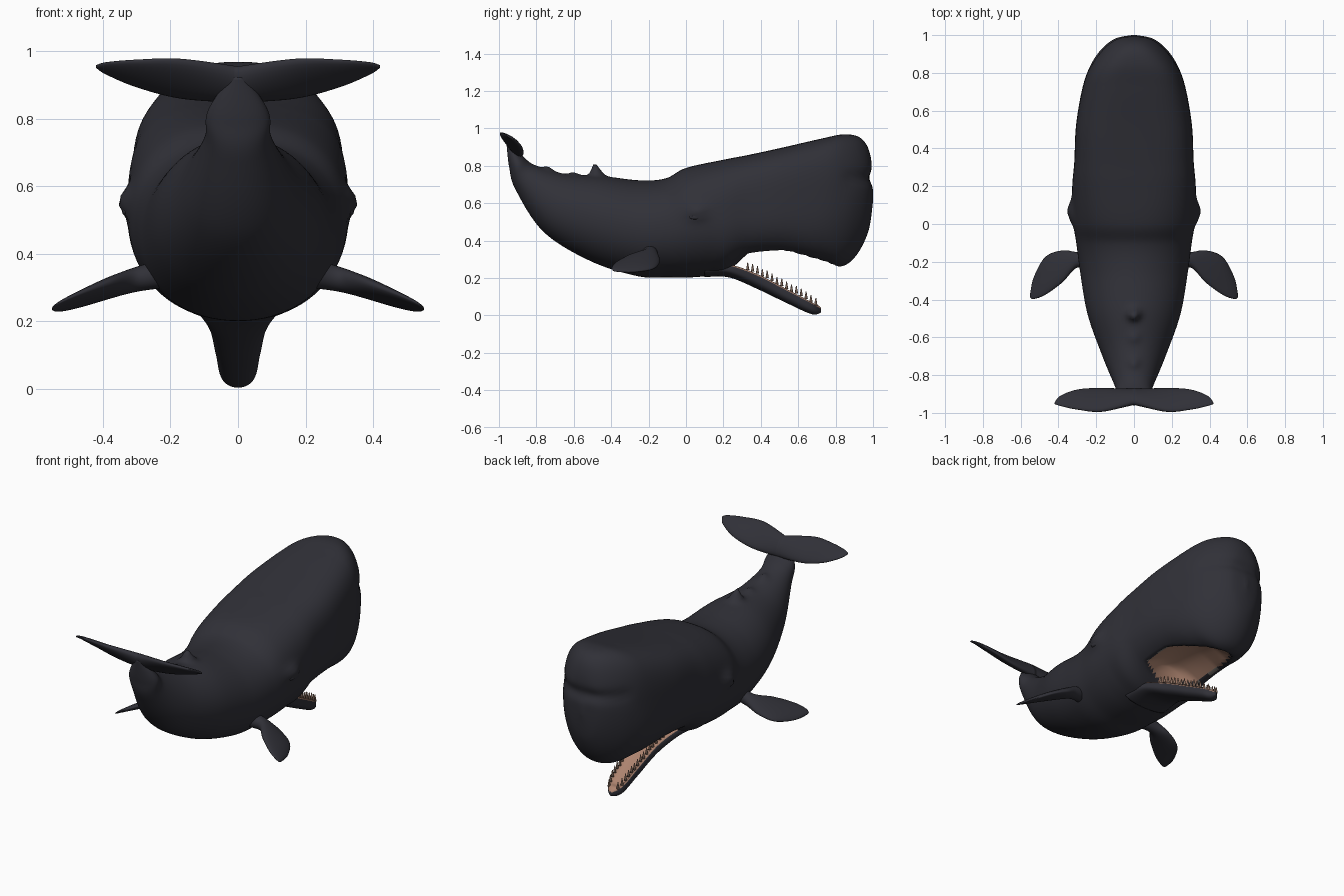
import bpy, bmesh, math
from mathutils import Vector

if "Cube" in bpy.data.objects:
    bpy.data.objects.remove(bpy.data.objects["Cube"])


def material(name, rgb):
    m = bpy.data.materials.new(name)
    m.diffuse_color = (*rgb, 1)
    m.use_nodes = True
    m.node_tree.nodes["Principled BSDF"].inputs["Base Color"].default_value = m.diffuse_color
    return m


SKIN = material("charcoal_skin", (0.03, 0.03, 0.039))
FLESH = material("tan_mouth", (0.42, 0.23, 0.16))
LIP = material("grey_lip", (0.21, 0.19, 0.17))
TOOTH = material("brown_teeth", (0.30, 0.19, 0.14))


def gauss(v, mid, width):
    return math.exp(-((v - mid) / width) ** 2)


def ramp(v, lo, hi):
    t = min(1, max(0, (v - lo) / (hi - lo)))
    return t * t * (3 - 2 * t)


def smooth_rows(rows, steps):
    """Catmull-Rom interpolation of the station rows."""
    out = []
    for i in range(len(rows) - 1):
        p0, p1 = rows[max(i - 1, 0)], rows[i]
        p2, p3 = rows[i + 1], rows[min(i + 2, len(rows) - 1)]
        for s in range(steps):
            t = s / steps
            out.append([b + ((c - a) * t + (2 * a - 5 * b + 4 * c - d) * t * t
                             + (3 * b - a - 3 * c + d) * t ** 3) / 2
                        for a, b, c, d in zip(p0, p1, p2, p3)])
    out.append(list(rows[-1]))
    return out


def loft(name, rows, sides, section, shape=None, mats=(SKIN,)):
    """Skin rings between two edge points; section(row) gives the points A and B,
    the sideways half extent and the roundness exponents at A and B."""
    bm = bmesh.new()
    rings, marks = [], {}
    for row in rows:
        a, b, side, na, nb = section(row)
        mid, up = (a + b) / 2, (a - b) / 2
        ring = []
        for k in range(sides):
            ang = math.tau * k / sides
            c, s = math.cos(ang), math.sin(ang)
            e = 2 / (na if c > 0 else nb)
            co = mid + up * math.copysign(abs(c) ** e, c) + side * math.copysign(abs(s) ** e, s)
            mark = 0
            if shape:
                co, mark = shape(co, c)
            v = bm.verts.new(co)
            marks[v] = mark
            ring.append(v)
        rings.append(ring)
    for r, q in zip(rings, rings[1:]):
        for k in range(sides):
            j = (k + 1) % sides
            f = bm.faces.new((r[k], r[j], q[j], q[k]))
            f.material_index = min(marks[v] for v in f.verts)
    bm.faces.new(rings[0])
    bm.faces.new(rings[-1])
    bmesh.ops.recalc_face_normals(bm, faces=bm.faces)
    return finish(name, bm, mats)


def finish(name, bm, mats):
    me = bpy.data.meshes.new(name)
    bm.to_mesh(me)
    bm.free()
    for m in mats:
        me.materials.append(m)
    for p in me.polygons:
        p.use_smooth = True
    ob = bpy.data.objects.new(name, me)
    bpy.context.collection.objects.link(ob)
    return ob


# body: top (y, z), bottom (y, z), half width
body_rows = [
    (-0.94, 0.94, -0.96, 0.92, 0.02),
    (-0.87, 0.85, -0.945, 0.79, 0.09),
    (-0.80, 0.80, -0.91, 0.67, 0.10),
    (-0.64, 0.755, -0.76, 0.445, 0.165),
    (-0.45, 0.745, -0.51, 0.29, 0.245),
    (-0.25, 0.722, -0.26, 0.21, 0.285),
    (-0.11, 0.732, -0.10, 0.203, 0.305),
    (0.00, 0.788, 0.04, 0.204, 0.323),
    (0.20, 0.832, 0.19, 0.225, 0.327),
    (0.33, 0.857, 0.33, 0.30, 0.316),
    (0.52, 0.898, 0.52, 0.315, 0.307),
    (0.72, 0.944, 0.72, 0.282, 0.273),
    (0.85, 0.968, 0.83, 0.262, 0.23),
    (0.94, 0.943, 0.91, 0.32, 0.172),
    (0.987, 0.85, 0.975, 0.45, 0.10),
    (1.00, 0.67, 1.00, 0.61, 0.012),
]


def body_section(r):
    ty, tz, by, bz, w = r
    head = ramp(ty, -0.3, 0.5)
    upper = 2 + 1.35 * head - 1.2 * ramp(ty, 0.75, 1.0)
    lower = 2.1 + 0.8 * ramp(ty, 0.1, 0.4) - 0.8 * ramp(ty, 0.6, 0.95)
    return Vector((0, ty, tz)), Vector((0, by, bz)), Vector((w, 0, 0)), upper, lower


def body_shape(co, c):
    x, y, z = co
    mark = 0
    if c < 0 and 0.26 < y < 0.82 and z < 0.45:
        # hollow palate with a pale lip round it
        half = 0.20 * min(1, (y - 0.26) / 0.08) ** 0.5 * min(1, (0.82 - y) / 0.3) ** 0.5
        s = abs(x) / half
        if s < 1:
            co = co + Vector((0, 0, 0.10 * (1 - s * s) * min(1, (half / 0.15) ** 2)))
        mark = 1 if s < 0.86 else 2 if s < 1 else 0
    if c > 0:
        # dorsal hump and knuckles
        for yy, h in ((-0.475, 0.065), (-0.6, 0.014), (-0.735, 0.018)):
            co = co + Vector((0, -0.2, 1)) * h * gauss(y, yy, 0.03) * gauss(x, 0, 0.03)
    # brow bulge over the eye, and the crease across the snout
    co = co + Vector((math.copysign(0.03, x) * gauss(y, 0.06, 0.06) * gauss(z, 0.555, 0.04), 0, 0))
    co = co - Vector((0, 0.018 * gauss(z, 0.735, 0.035) * ramp(y, 0.8, 0.9), 0))
    return co, mark


loft("body", smooth_rows(body_rows, 12), 80, body_section, body_shape, (SKIN, FLESH, LIP))

# lower jaw: y, top z, bottom z, half width
jaw_rows = smooth_rows([(0.10, 0.285, 0.205, 0.15), (0.23, 0.285, 0.203, 0.13),
                        (0.38, 0.235, 0.142, 0.086), (0.54, 0.153, 0.065, 0.066),
                        (0.67, 0.082, 0.007, 0.05), (0.723, 0.04, 0.015, 0.008)], 10)


def jaw_section(r):
    y, top, bottom, w = r
    return Vector((0, y, top)), Vector((0, y, bottom)), Vector((w, 0, 0)), 3, 2.2


def jaw_shape(co, c):
    trough = 0.03 * max(0, c - 0.6) / 0.4 * (1 - ramp(co.y, 0.65, 0.71))
    return co - Vector((0, 0, trough)), 1 if c > 0.28 and co.y > 0.24 else 0


loft("lower_jaw", jaw_rows, 48, jaw_section, jaw_shape, (SKIN, FLESH))

# teeth along both edges of the jaw
bm = bmesh.new()
for i in range(15):
    y = 0.33 + i * 0.026
    _, top, _, half = min(jaw_rows, key=lambda r: abs(r[0] - y))
    for sx in (-1, 1):
        cone = bmesh.ops.create_cone(bm, segments=8, radius1=0.009, radius2=0.002,
                                     depth=0.04, cap_ends=True)
        bmesh.ops.translate(bm, verts=cone["verts"], vec=(sx * half * 0.78, y, top + 0.008))
finish("teeth", bm, (TOOTH,))


def fin(name, rows, thick):
    """Thin blade: x, leading edge (y, z), trailing edge (y, z), mirrored in x."""
    x0, x1 = rows[0][0], rows[-1][0]

    def section(r):
        x, ay, az, by, bz = r
        t = 0.003 + thick * max(0, 1 - (x - x0) / (x1 - x0)) ** 0.6
        side = Vector((0, bz - az, ay - by)).normalized() * t
        return Vector((x, ay, az)), Vector((x, by, bz)), side, 2, 2

    ob = loft(name, smooth_rows(rows, 8), 24, section)
    ob.modifiers.new("other_side", "MIRROR")


fin("tail_flukes", [(0.0, -0.88, 0.85, -0.95, 0.952), (0.17, -0.87, 0.862, -0.992, 0.975),
                    (0.3, -0.877, 0.895, -0.982, 0.973), (0.39, -0.91, 0.932, -0.963, 0.966),
                    (0.42, -0.945, 0.952, -0.953, 0.957)], 0.028)

fin("flippers", [(0.22, -0.16, 0.33, -0.25, 0.355), (0.30, -0.15, 0.315, -0.23, 0.335),
                 (0.38, -0.14, 0.285, -0.31, 0.315), (0.47, -0.175, 0.25, -0.375, 0.282),
                 (0.53, -0.28, 0.233, -0.397, 0.255), (0.55, -0.37, 0.236, -0.39, 0.24)], 0.04)

# eyes under the brow
bm = bmesh.new()
for sx in (-1, 1):
    ball = bmesh.ops.create_uvsphere(bm, u_segments=16, v_segments=10, radius=0.018)["verts"]
    bmesh.ops.scale(bm, verts=ball, vec=(0.6, 1.8, 0.7))
    bmesh.ops.translate(bm, verts=ball, vec=(sx * 0.332, 0.05, 0.525))
finish("eyes", bm, (SKIN,))
